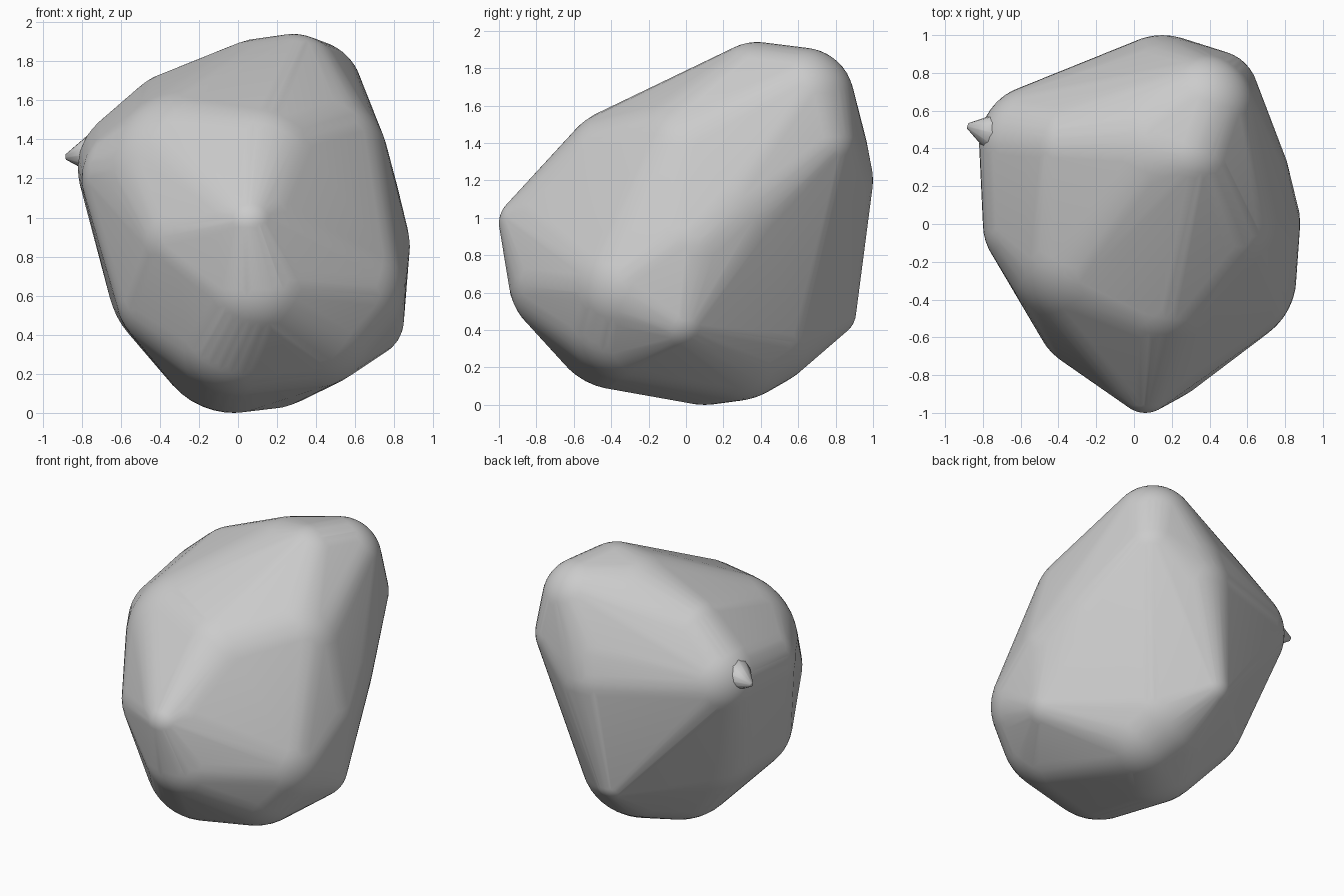
import bpy
import bmesh
from mathutils import Vector

default_cube = bpy.data.objects.get("Cube")
if default_cube:
    bpy.data.objects.remove(default_cube, do_unlink=True)

# Plain stone colour
grey = bpy.data.materials.new("stone grey")
grey.use_nodes = True
colour = (0.6, 0.6, 0.6, 1)
grey.diffuse_color = colour
grey.node_tree.nodes["Principled BSDF"].inputs["Base Color"].default_value = colour

# Rounded bulges that the stone's skin is stretched over: x, y, z, radius
BULGES = [
    # crown and upper back
    (.28, .38, 1.66, .28), (.36, .62, 1.63, .28), (.42, .68, 1.4, .24),
    (.15, .65, 1.2, .35), (.15, .4, 1.47, .45), (.2, .55, 1.3, .43),
    # sloping shoulder and its side
    (-.3, .4, 1.45, .3), (-.5, .42, 1.25, .32), (-.5, 0, 1.2, .3),
    (-.22, -.1, 1.18, .49),
    # brow and nose
    (.1, -.3, 1.2, .4), (.05, -.66, .95, .3), (.1, -.6, .68, .35),
    (.06, -.85, .97, .15), (-.2, -.45, .9, .33),
    # broad flank and its low corner
    (.37, .04, 1.28, .4), (.4, .2, 1.05, .43), (.5, 0, .85, .38),
    (.49, -.28, .65, .37), (.35, -.3, .52, .4), (.65, -.04, .48, .2),
    # belly and low back corner
    (-.02, .1, .42, .42), (.15, .25, .4, .38), (.1, .35, .48, .4),
    (0, -.35, .48, .4), (-.3, -.2, .62, .33), (-.22, .18, .7, .45),
    (.01, .77, .5, .14),
]


def add_object(name, bm):
    """Turn a bmesh into a smooth grey object."""
    bmesh.ops.recalc_face_normals(bm, faces=bm.faces)
    mesh = bpy.data.meshes.new(name)
    bm.to_mesh(mesh)
    bm.free()
    mesh.shade_smooth()
    mesh.materials.append(grey)
    bpy.context.collection.objects.link(bpy.data.objects.new(name, mesh))


def ball_points():
    """Evenly spread points on a ball of radius one."""
    ball = bmesh.new()
    bmesh.ops.create_icosphere(ball, subdivisions=4, radius=1)
    points = [v.co.copy() for v in ball.verts]
    ball.free()
    return points


# Stone body: a taut skin around all the bulges
body = bmesh.new()
unit_ball = ball_points()
for x, y, z, radius in BULGES:
    for point in unit_ball:
        body.verts.new(Vector((x, y, z)) + point * radius)
bmesh.ops.convex_hull(body, input=body.verts)
buried = [v for v in body.verts if not v.link_faces]
bmesh.ops.delete(body, geom=buried, context='VERTS')
add_object("stone_body", body)

# Small broken spike on the side, with its foot sunk into the body
spike = bmesh.new()
base_centre, tip = Vector((-.7, .47, 1.33)), Vector((-.88, .52, 1.31))
axis = tip - base_centre
bmesh.ops.create_cone(spike, segments=12, radius1=.14, radius2=.015,
                      depth=axis.length, cap_ends=True)
bmesh.ops.rotate(spike, verts=spike.verts,
                 matrix=axis.to_track_quat('Z', 'Y').to_matrix())
bmesh.ops.translate(spike, verts=spike.verts, vec=(base_centre + tip) / 2)
add_object("side_spike", spike)
